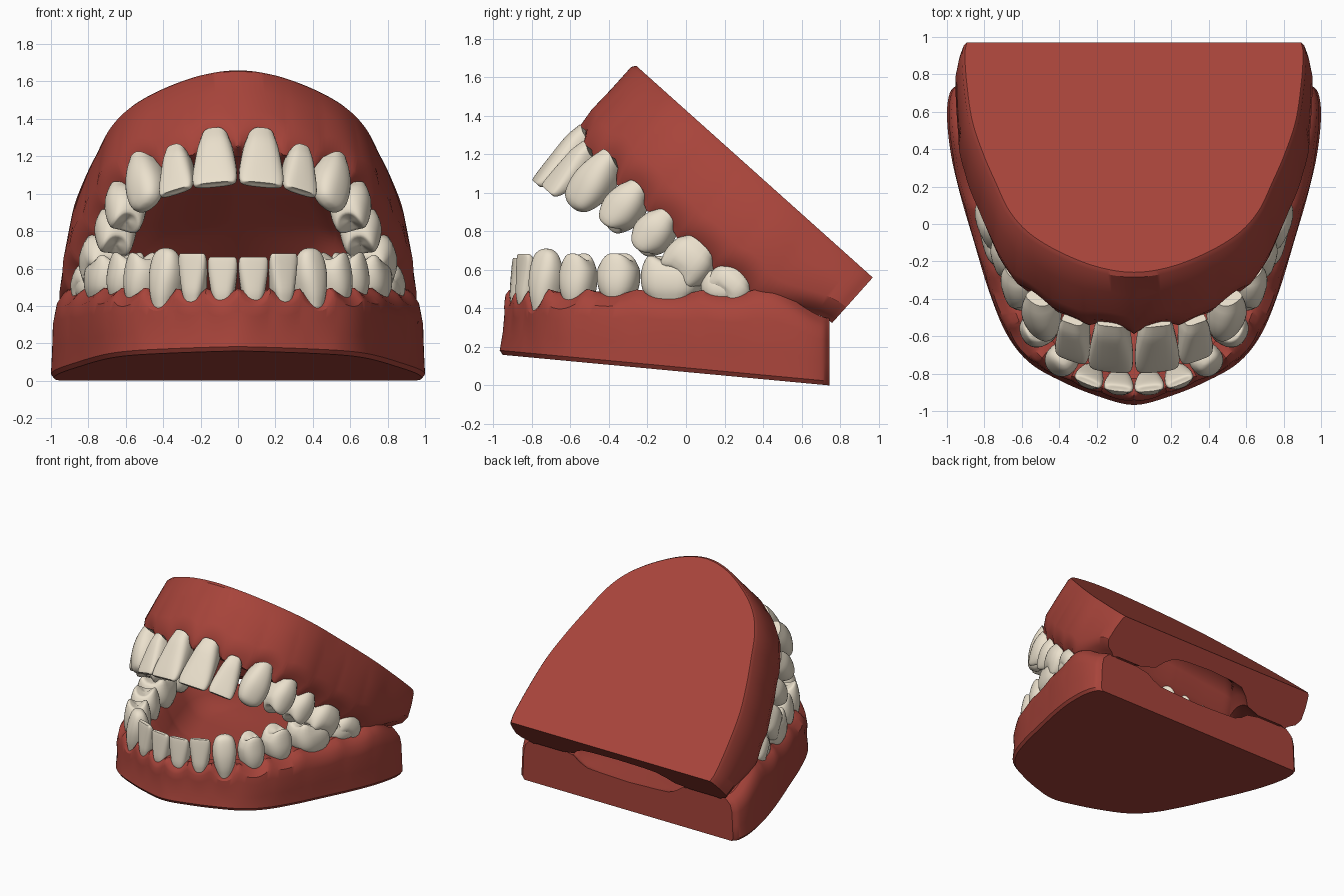
import bpy, bmesh, math
from mathutils import Vector, Matrix

if "Cube" in bpy.data.objects:
    bpy.data.objects.remove(bpy.data.objects["Cube"])


def material(name, col):
    m = bpy.data.materials.new(name)
    m.diffuse_color = (*col, 1)
    m.use_nodes = True
    m.node_tree.nodes["Principled BSDF"].inputs["Base Color"].default_value = m.diffuse_color
    return m


GUM = material("gum_red", (0.39, 0.058, 0.043))
ENAMEL = material("enamel", (0.83, 0.75, 0.61))


def finish(bm, name, mat, matrix, angle):
    bmesh.ops.transform(bm, matrix=matrix, verts=bm.verts)
    bmesh.ops.remove_doubles(bm, verts=bm.verts, dist=0.0005)
    bmesh.ops.recalc_face_normals(bm, faces=bm.faces)
    me = bpy.data.meshes.new(name)
    bm.to_mesh(me)
    bm.free()
    ob = bpy.data.objects.new(name, me)
    bpy.context.collection.objects.link(ob)
    me.materials.append(mat)
    bpy.ops.object.select_all(action='DESELECT')
    ob.select_set(True)
    bpy.context.view_layer.objects.active = ob
    bpy.ops.object.shade_smooth_by_angle(angle=math.radians(angle))


def spline(pts, n):
    """Catmull-Rom through the points, n samples per span."""
    p = [Vector(q) for q in pts]
    p = [2 * p[0] - p[1]] + p + [2 * p[-1] - p[-2]]
    out = []
    for i in range(1, len(p) - 2):
        a, b, c, d = p[i - 1:i + 3]
        for k in range(n):
            t = k / n
            out.append(0.5 * (2 * b + (c - a) * t + (2 * a - 5 * b + 4 * c - d) * t * t
                              + (3 * b - a - 3 * c + d) * t ** 3))
    return out + [p[-2]]


def mirrored(half):
    return [(-q[0], *q[1:]) for q in reversed(half) if q[0] > 0] + list(half)


def step(a, b, x):
    t = min(1, max(0, (x - a) / (b - a)))
    return t * t * (3 - 2 * t)


# Gum: a cross-section swept round the arch, reaching in to the centre line
def gum(name, half, teeth, mid, base, ridge, floor, flare, depth, inner, matrix):
    path = spline(mirrored(half), 10)
    bm = bmesh.new()
    rows = []
    for i, p in enumerate(path):
        c = Vector((0, max(p.y, mid)))
        length = (c - p).length
        inward = (c - p) / length
        tan = (path[min(i + 1, len(path) - 1)] - path[max(i - 1, 0)]).normalized()
        D = depth(p.y)
        q = p + inward * D
        s, neck = 1, 0
        for t in teeth:
            v = q - Vector(t[:2])
            u = abs(v.dot(tan)) / (t[2] / 2)
            if v.length < 0.3 and u < s:
                s, neck = u, t[4] + 0.03
        s = s * s
        b, r, e = base(p.y), ridge(p.y), inner(p.y)
        g = r + (neck - r) * (1 - s)
        fl = flare(abs(p.x))
        bulge = 0.008 * (1 - s)
        prof = [(0.016, b), (0, b + 0.022), (-fl * 0.6, b + 0.35 * (g - b)),
                (-fl - bulge, b + 0.68 * (g - b)), (0.1 * D - fl * 0.6 - bulge, b + 0.86 * (g - b)),
                (0.3 * D, g - 0.015), (0.5 * D, g + 0.012), (0.8 * D, r), (D + 0.04 + e * .7, r),
                (D + 0.10 + e, r - 0.2 * (r - floor)), (D + 0.15 + e, r - 0.55 * (r - floor)),
                (D + 0.22 + e, r - 0.85 * (r - floor)), (D + 0.32 + e, floor + 0.01)]
        row = [(c.x, c.y, base(c.y))]
        for o, h in prof:
            w = p + inward * min(o, length * 0.97)
            row.append((w.x, w.y, base(w.y) if o == 0.016 else h))
        row.append((c.x, c.y, floor))
        rows.append([bm.verts.new(v) for v in row])
    for ra, rb in zip(rows, rows[1:]):
        for k in range(len(ra) - 1):
            bm.faces.new((ra[k], ra[k + 1], rb[k + 1], rb[k]))
    bm.faces.new(rows[0])
    bm.faces.new(rows[-1])
    finish(bm, name, GUM, matrix, 34)


# Crown shapes: (height fraction, width, depth) from neck to tip
CROWNS = {
    'incisor': [(0, .62, .85), (.25, .78, 1), (.5, .91, .85), (.75, 1, .62),
                (.92, .99, .42), (1, .86, .26), (1, .5, .1)],
    'canine': [(0, .65, .85), (.25, .84, 1), (.5, 1, .97), (.72, .98, .8),
               (.9, .78, .55), (.98, .42, .3), (1, .1, .1)],
    'premolar': [(0, .68, .8), (.25, .88, .98), (.5, 1, 1), (.75, .96, .88),
                 (.94, .74, .66), (.92, .45, .4), (.87, .12, .1)],
    'molar': [(0, .78, .82), (.25, .93, .98), (.5, 1, 1), (.75, .97, .91),
              (.94, .82, .74), (.91, .5, .45), (.84, .12, .1)],
}


def teeth_row(name, teeth, mid, matrix):
    bm = bmesh.new()
    N = 28
    for i, (x, y, w, d, h0, h1, kind) in enumerate(teeth):
        a, b = teeth[max(i - 1, 0)], teeth[min(i + 1, len(teeth) - 1)]
        tan = Vector((b[0] - a[0], b[1] - a[1])).normalized()
        out = Vector((tan.y, -tan.x))
        if out.dot(Vector((x, y - mid))) < 0:
            out = -out
        rings = []
        for t, sw, sd in spline(CROWNS[kind], 3):
            ring = []
            lab = (1 - sd) * d * 0.3 if kind == 'incisor' and t > 0.3 else 0
            for k in range(N):
                th = 2 * math.pi * k / N
                ct, st = math.cos(th), math.sin(th)
                e = 0.85 if kind in ('canine', 'premolar') else 0.68
                cx = math.copysign(abs(ct) ** e, ct) * sw * w / 2
                cy = math.copysign(abs(st) ** e, st) * sd * d / 2 + lab
                top = step(0.6, 0.9, t) * min(1, sw * 1.3)
                cusp = {'premolar': -0.022 * math.cos(2 * th),
                        'molar': -0.018 * math.cos(4 * th)}.get(kind, 0) * top
                neck = 0.03 * ct * ct * (1 - step(0, 0.3, t))
                q = Vector((x, y)) + tan * cx + out * cy
                ring.append(bm.verts.new((q.x, q.y, h0 + t * (h1 - h0) + cusp + neck)))
            rings.append(ring)
        for ra, rb in zip(rings, rings[1:]):
            for k in range(N):
                bm.faces.new((ra[k], ra[(k + 1) % N], rb[(k + 1) % N], rb[k]))
        bm.faces.new(rings[0])
        bm.faces.new(rings[-1])
    finish(bm, name, ENAMEL, matrix, 60)


# Lower jaw
lower = mirrored([(.08, -.85, .158, .13, .40, .66, 'incisor'),
                  (.235, -.815, .155, .13, .41, .68, 'incisor'),
                  (.385, -.725, .175, .18, .38, .71, 'canine'),
                  (.51, -.56, .19, .20, .41, .68, 'premolar'),
                  (.59, -.35, .22, .22, .43, .68, 'premolar'),
                  (.68, -.07, .32, .27, .43, .67, 'molar'),
                  (.74, .22, .28, .26, .43, .59, 'molar')])
lower_outline = [(0, -.967), (.2, -.918), (.39, -.84), (.56, -.74), (.68, -.59), (.775, -.36),
                 (.86, -.08), (.93, .16), (.98, .38), (1.0, .58), (.985, .70), (.945, .745)]
I = Matrix.Identity(4)
gum("lower_gum", lower_outline, lower, -.1,
    base=lambda y: max(0, .16 - (y + .965) * .0936),
    ridge=lambda y: .485 - .15 * step(.42, .76, y),
    floor=.23, flare=lambda x: -.026 + .016 * step(.3, .8, x),
    depth=lambda y: .10 + .09 * step(-.9, -.5, y),
    inner=lambda y: .17 * step(.2, .7, y), matrix=I)
teeth_row("lower_teeth", lower, -.1, I)

# Upper jaw: built flat with teeth upward, then turned over and tilted open
upper = mirrored([(.12, .075, .238, .17, .42, .80, 'incisor'),
                  (.32, .14, .19, .16, .475, .79, 'incisor'),
                  (.495, .255, .215, .20, .43, .77, 'canine'),
                  (.60, .46, .21, .22, .45, .72, 'premolar'),
                  (.655, .665, .21, .22, .46, .70, 'premolar'),
                  (.715, .905, .27, .26, .46, .68, 'molar'),
                  (.77, 1.15, .25, .24, .44, .60, 'molar')])
upper_outline = [(0, 0), (.2, .04), (.4, .145), (.57, .285), (.68, .45), (.755, .66),
                 (.82, .86), (.88, 1.1), (.91, 1.37), (.92, 1.58), (.91, 1.664)]
T = Matrix(((1, 0, 0, 0), (0, .745, -.667, -.27), (0, -.667, -.745, 1.67), (0, 0, 0, 1)))
gum("upper_gum", upper_outline, upper, .6,
    base=lambda y: 0,
    ridge=lambda y: .515 - .21 * step(1.22, 1.66, y),
    floor=.13, flare=lambda x: .035 * min(1, x / .6), depth=lambda y: .09 + .05 * step(.5, .9, y),
    inner=lambda y: .22 * step(1.1, 1.6, y), matrix=T)
teeth_row("upper_teeth", upper, .6, T)
